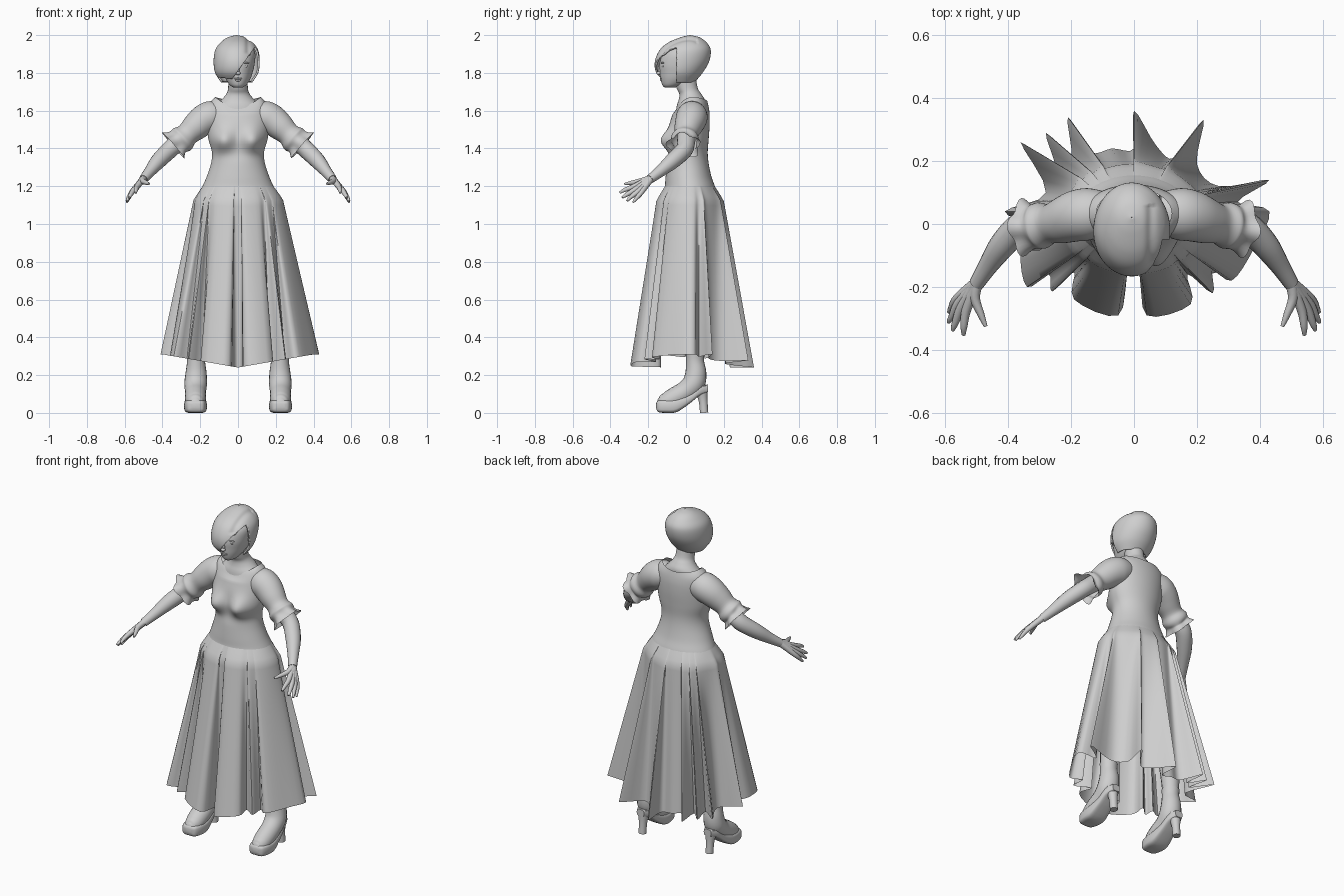
import bpy, bmesh
from math import sin, cos, pi, atan2, exp, copysign
from mathutils import Vector

if "Cube" in bpy.data.objects:
    bpy.data.objects.remove(bpy.data.objects["Cube"])

grey = bpy.data.materials.new("plain grey")
grey.use_nodes = True
grey.diffuse_color = (0.62, 0.62, 0.62, 1)
bsdf = grey.node_tree.nodes["Principled BSDF"]
bsdf.inputs["Base Color"].default_value = grey.diffuse_color
bsdf.inputs["Roughness"].default_value = 0.7


def curve(keys, steps, closed=False):
    """Smooth curve through tuples of any length."""
    n = len(keys)
    out = []
    for i in range(n if closed else n - 1):
        ids = [(i + k) % n if closed else min(max(i + k, 0), n - 1) for k in (-1, 0, 1, 2)]
        a, b, c, d = (keys[j] for j in ids)
        for s in range(steps):
            t = s / steps
            out.append(tuple(
                q + t * (r - p) / 2 + t * t * (p - 2.5 * q + 2 * r - u / 2)
                + t ** 3 * (1.5 * (q - r) + (u - p) / 2)
                for p, q, r, u in zip(a, b, c, d)))
    if not closed:
        out.append(tuple(keys[-1]))
    return out


def finish(name, bm, angle=50):
    bmesh.ops.recalc_face_normals(bm, faces=bm.faces)
    mesh = bpy.data.meshes.new(name)
    bm.to_mesh(mesh)
    bm.free()
    mesh.materials.append(grey)
    obj = bpy.data.objects.new(name, mesh)
    bpy.context.collection.objects.link(obj)
    bpy.ops.object.select_all(action='DESELECT')
    obj.select_set(True)
    bpy.context.view_layer.objects.active = obj
    bpy.ops.object.shade_smooth_by_angle(angle=angle * pi / 180)
    return obj


def loft(name, rings, caps=False, cuts=(), drop=None, angle=50):
    """Skin a stack of closed rings; slice by planes, then drop faces by centre."""
    bm = bmesh.new()
    rows = [[bm.verts.new(p) for p in ring] for ring in rings]
    n = len(rows[0])
    for lo, hi in zip(rows, rows[1:]):
        for i in range(n):
            j = (i + 1) % n
            bm.faces.new((lo[i], lo[j], hi[j], hi[i]))
    if caps:
        bm.faces.new(rows[0])
        bm.faces.new(rows[-1])
    for point, normal in cuts:
        bmesh.ops.bisect_plane(bm, geom=bm.verts[:] + bm.edges[:] + bm.faces[:],
                               plane_co=point, plane_no=normal)
    if drop:
        gone = [f for f in bm.faces if drop(f.calc_center_median())]
        bmesh.ops.delete(bm, geom=gone, context='FACES')
    return finish(name, bm, angle)


def oval(z, w, front, back, n=40, x0=0):
    """Ring around the body: half width, front y and back y."""
    mid, depth = (front + back) / 2, (back - front) / 2
    return [Vector((x0 + w * cos(2 * pi * i / n), mid + depth * sin(2 * pi * i / n), z))
            for i in range(n)]


def tube(name, keys, ref=(0, 0, 1), steps=4, n=16, caps=True, ripple=None):
    """Round limb through (x, y, z, radius) keys."""
    pts = curve(keys, steps)
    rings = []
    for k, p in enumerate(pts):
        a, b = pts[max(k - 1, 0)], pts[min(k + 1, len(pts) - 1)]
        tan = (Vector(b[:3]) - Vector(a[:3])).normalized()
        u = tan.cross(Vector(ref)).normalized()
        v = tan.cross(u)
        ring = []
        for i in range(n):
            t = 2 * pi * i / n
            r = p[3] * (ripple(t, k / (len(pts) - 1)) if ripple else 1)
            ring.append(Vector(p[:3]) + r * (u * cos(t) + v * sin(t)))
        rings.append(ring)
    return loft(name, rings, caps)


def flip(keys, s):
    return [(k[0] * s, *k[1:]) for k in keys]


def ball(name, centre, size):
    bm = bmesh.new()
    bmesh.ops.create_uvsphere(bm, u_segments=16, v_segments=10, radius=1)
    for v in bm.verts:
        v.co = Vector(c + k * s for c, k, s in zip(centre, v.co, size))
    return finish(name, bm, 180)


# Bodice with bust and scooped neckline
body = [(1.175, .2, -.12, .16), (1.2, .188, -.112, .153), (1.25, .166, -.108, .135),
        (1.32, .143, -.1, .12), (1.38, .138, -.088, .115), (1.45, .157, -.092, .12),
        (1.52, .165, -.088, .125), (1.58, .168, -.072, .125), (1.63, .158, -.055, .12),
        (1.672, .12, -.045, .112)]
rings = [oval(*k, n=56) for k in curve(body, 5)]
for ring in rings:
    for p in ring:
        if p.y < 0.02:
            p.y -= .056 * exp(-((abs(p.x) - .08) / .055) ** 2 - ((p.z - 1.44) / .06) ** 2)
        if p.z > 1.58:
            side = min(abs(p.x) / .12, 1) ** 2
            p.z -= (p.z - 1.58) * (1 - side) * (.55 if p.y < .03 else .2)
loft("bodice", rings)

# Skirt: gathered at the hip, falling to a deeply pleated hem
hem = [(.43, .04), (.33, .07), (.43, .14), (.27, .12), (.2, .19), (.22, .33), (.13, .21),
       (.07, .25), (0, .36), (0, .24), (-.07, .24), (-.14, .23), (-.21, .34), (-.2, .21),
       (-.28, .29), (-.25, .17), (-.36, .26), (-.28, .1), (-.41, .04), (-.32, -.01),
       (-.36, -.09), (-.34, -.2), (-.27, -.16), (-.26, -.215), (-.19, -.15), (-.19, -.24),
       (-.05, -.29), (-.02, -.15), (.02, -.15), (.04, -.29), (.18, -.255), (.17, -.16),
       (.25, -.22), (.25, -.14), (.31, -.18), (.38, -.08)]
hem = curve(hem, 4, True)
rings = []
for k in range(37):
    t = k / 36
    ring = []
    for x, y in hem:
        a = atan2(y / .3, x / .42)
        top = Vector((.188 * cos(a), .02 + .132 * sin(a), 1.2))
        low = Vector((x, y, .24 + .07 * min(abs(x) / .4, 1)))
        gather = .034 * min(t / .08, 1) * (1 - t)
        ring.append(top.lerp(low, t) + Vector((cos(a), sin(a), 0)) * gather)
    rings.append(ring)
loft("pleated_skirt", rings, angle=60)

# Neck and upper chest
neck = [(1.54, .15, -.06, .1), (1.62, .122, -.05, .1), (1.66, .085, -.038, .098),
        (1.69, .061, -.036, .08), (1.72, .052, -.05, .062), (1.79, .052, -.07, .05)]
loft("neck", [oval(*k) for k in curve(neck, 4)], True)

# Head and features
head = [(1.722, .022, -.112, -.06), (1.735, .043, -.125, -.02), (1.765, .064, -.134, .04),
        (1.8, .077, -.138, .07), (1.85, .088, -.14, .09), (1.91, .09, -.118, .1),
        (1.96, .055, -.06, .08)]
loft("head", [oval(*k) for k in curve(head, 4)], True)
ball("nose_bridge", (0, -.137, 1.818), (.009, .012, .026))
ball("nose_tip", (0, -.143, 1.798), (.014, .013, .01))
ball("upper_lip", (0, -.132, 1.77), (.023, .007, .005))
ball("lower_lip", (0, -.13, 1.761), (.019, .007, .006))
for s, side in ((1, "left"), (-1, "right")):
    ball(side + "_eye", (s * .036, -.121, 1.835), (.015, .009, .007))
    ball(side + "_brow", (s * .038, -.123, 1.853), (.023, .01, .004))

# Bobbed hair with a diagonal fringe
hair = [(1.75, .083, -.11, .045), (1.8, .114, -.157, .088), (1.86, .122, -.165, .122),
        (1.92, .114, -.14, .131), (1.96, .086, -.095, .11), (1.988, .048, -.03, .072),
        (2, .002, .018, .022)]
rings = [oval(*k, n=96, x0=-.007) for k in curve(hair, 8)]
for ring in rings:
    for p in ring:
        if p.z > 1.9 and p.y < .06:
            groove = exp(-((p.x - .055) / .015) ** 2)
            p -= (p - Vector((0, 0, 1.87))).normalized() * .007 * groove
tip = Vector((-.03, 0, 1.768))


def face_opening(c):
    d = c.x - tip.x
    return c.y < -.05 and c.z < tip.z + (1.4 * d if d > 0 else -.1 * d)


bob = loft("bobbed_hair", rings, drop=face_opening,
           cuts=[(tip, (-1.4, 0, 1)), (tip, (.1, 0, 1)), ((0, -.05, 0), (0, 1, 0))])
shell = bob.modifiers.new("thickness", 'SOLIDIFY')
shell.thickness = .01


# Sleeves, arms, hands, legs and boots, one set per side
def frill(t, along):
    return 1 + .13 * max(along - .75, 0) * 4 * cos(5 * t + 1)


fingers = {
    "index": [(.532, -.272, 1.2, .015), (.54, -.325, 1.18, .011), (.541, -.352, 1.165, .006)],
    "middle": [(.547, -.262, 1.187, .015), (.568, -.315, 1.155, .011), (.576, -.338, 1.14, .006)],
    "ring": [(.556, -.25, 1.176, .015), (.58, -.295, 1.14, .01), (.589, -.312, 1.122, .006)],
    "little": [(.562, -.236, 1.168, .014), (.582, -.268, 1.13, .009), (.589, -.28, 1.115, .005)],
    "thumb": [(.505, -.235, 1.228, .016), (.485, -.29, 1.218, .011), (.471, -.325, 1.212, .006)]}

# Sole sections from toe to heel: y, bottom, top, half width
sole = [(-.158, .025, .05, .022), (-.148, .005, .065, .044), (-.11, 0, .07, .057),
        (-.05, .004, .075, .06), (.02, .05, .1, .05), (.07, .09, .14, .043),
        (.117, .11, .15, .024)]

for s, side in ((1, "left_"), (-1, "right_")):
    tube(side + "sleeve", flip([
        (.08, .035, 1.578, .065), (.14, .032, 1.57, .082), (.185, .025, 1.548, .081),
        (.23, .01, 1.51, .072), (.268, 0, 1.475, .062), (.295, -.005, 1.45, .074),
        (.318, -.01, 1.432, .069), (.34, -.012, 1.413, .086)], s),
        n=40, caps=False, ripple=frill)
    tube(side + "arm", flip([
        (.25, .005, 1.49, .05), (.32, 0, 1.43, .048), (.365, -.012, 1.39, .046),
        (.42, -.07, 1.335, .042), (.465, -.135, 1.28, .031), (.5, -.19, 1.238, .024)], s))
    for finger, keys in fingers.items():
        tube(side + finger + "_finger", flip([(.498, -.185, 1.242, .019)] + keys, s), n=10)

    tube(side + "leg", flip([
        (.222, .045, .22, .044), (.222, .048, .32, .047), (.205, .05, .5, .06),
        (.17, .02, .68, .06), (.13, .01, .95, .085), (.11, .01, 1.12, .085)], s), ref=(1, 0, 0))
    tube(side + "boot", flip([
        (.225, -.152, .058, .018), (.225, -.135, .056, .038), (.225, -.1, .06, .051),
        (.225, -.05, .085, .056), (.225, 0, .115, .056), (.224, .04, .155, .06),
        (.222, .052, .21, .056), (.222, .048, .27, .048), (.222, .048, .31, .05)], s),
        ref=(1, 0, 0), n=20)
    rings = []
    for y, low, high, w in curve(sole, 4):
        turn = [2 * pi * i / 24 for i in range(24)]
        rings.append([Vector((s * .225 + w * copysign(abs(cos(t)) ** .5, cos(t)), y,
                              (low + high) / 2 + (high - low) / 2
                              * copysign(abs(sin(t)) ** .5, sin(t)))) for t in turn])
    loft(side + "platform_sole", rings, True, angle=40)
    tube(side + "heel", flip([(.225, .078, .14, .038), (.225, .09, .07, .024),
                              (.225, .096, 0, .022)], s), ref=(1, 0, 0))
